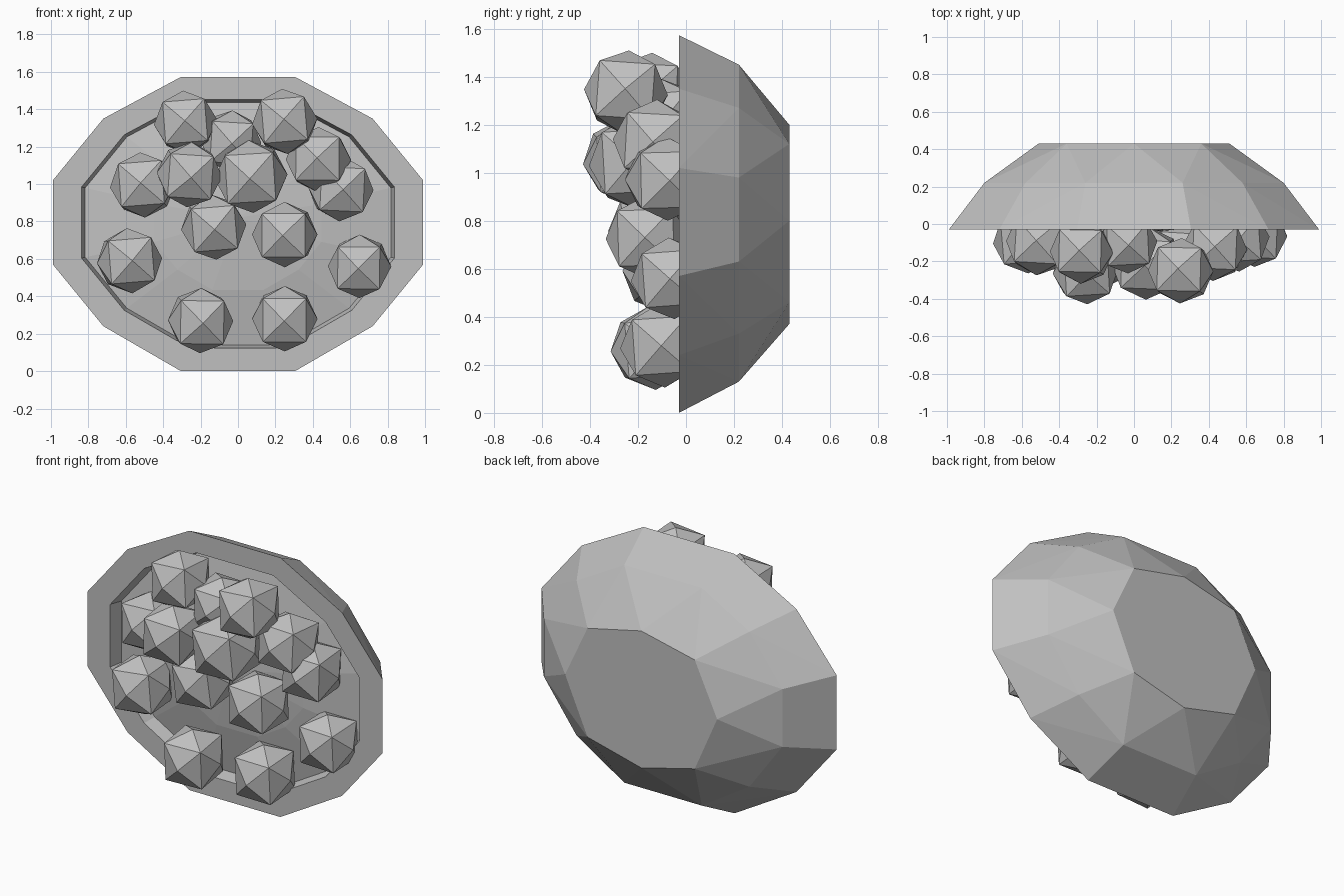
import bpy, bmesh, random
from mathutils import Vector, Euler

if "Cube" in bpy.data.objects:
    bpy.data.objects.remove(bpy.data.objects["Cube"])

random.seed(4)
grey = bpy.data.materials.new("stone_grey")
grey.diffuse_color = (0.53, 0.53, 0.53, 1)
grey.use_nodes = True
grey.node_tree.nodes["Principled BSDF"].inputs["Base Color"].default_value = grey.diffuse_color
CZ = 0.79


def finish(bm, name):
    bmesh.ops.recalc_face_normals(bm, faces=bm.faces[:])
    me = bpy.data.meshes.new(name)
    bm.to_mesh(me)
    bm.free()
    me.materials.append(grey)
    ob = bpy.data.objects.new(name, me)
    bpy.context.collection.objects.link(ob)
    return ob


def mirrored(half):
    """Close a right-hand outline (top to bottom) with its mirror image."""
    return half + [(-x, z) for x, z in reversed(half) if x > 0.001]


# Outlines as (x, z): front rim, middle belt, flat back
rim = mirrored([(0.305, 1.573), (0.72, 1.35), (0.99, 1.02),
                (0.99, 0.57), (0.72, 0.24), (0.305, 0.0)])
belt = mirrored([(0.26, 1.45), (0.58, 1.27), (0.80, 0.98),
                 (0.80, 0.63), (0.58, 0.33), (0.26, 0.13)])
back = mirrored([(0, 1.20), (0.36, 1.12), (0.51, 0.80),
                 (0.36, 0.46), (0, 0.37)])

# Faceted bowl: convex outer shell with an open front
bm = bmesh.new()
rim_v = [bm.verts.new((x, -0.03, z)) for x, z in rim]
for outline, y in ((belt, 0.22), (back, 0.43)):
    for x, z in outline:
        bm.verts.new((x, y, z))
bmesh.ops.convex_hull(bm, input=bm.verts[:])
front = [f for f in bm.faces if all(v.co.y < -0.02 for v in f.verts)]
bmesh.ops.delete(bm, geom=front, context='FACES')


# Flat lip, short recess wall and gently domed floor
prev = rim_v
n = len(rim)
for s, y in ((0.845, -0.03), (0.825, 0.05), (0.45, -0.01)):
    ring = [bm.verts.new((x * s, y, CZ + (z - CZ) * s)) for x, z in rim]
    for i in range(n):
        j = (i + 1) % n
        bm.faces.new((prev[i], prev[j], ring[j], ring[i]))
    prev = ring
peak = bm.verts.new((0, -0.05, 0.82))
for i in range(n):
    bm.faces.new((prev[i], prev[(i + 1) % n], peak))
finish(bm, "bowl")


# Nodule: a cube with a low pyramid on every side
def nodule(index, x, y, z, r):
    bm = bmesh.new()
    bmesh.ops.create_cube(bm, size=2 * 0.66 * r)
    tips = bmesh.ops.poke(bm, faces=bm.faces[:])["verts"]
    for v in tips:
        v.co = v.co.normalized() * r
    rot = Euler([random.uniform(-0.1, 0.1) for _ in range(3)]).to_matrix()
    for v in bm.verts:
        v.co = rot @ v.co + Vector((x, y, z))
    finish(bm, f"nodule_{index:02d}")


spots = [(-0.28, -0.15, 1.33, 0.17), (0.25, -0.25, 1.335, 0.175),
         (-0.04, -0.10, 1.23, 0.165), (0.43, -0.13, 1.13, 0.175),
         (-0.51, -0.10, 0.995, 0.175), (-0.26, -0.255, 1.05, 0.175),
         (0.07, -0.21, 1.04, 0.195), (0.55, -0.08, 0.975, 0.175),
         (-0.13, -0.15, 0.77, 0.175), (0.25, -0.16, 0.73, 0.175),
         (-0.58, -0.09, 0.59, 0.175), (0.65, -0.06, 0.56, 0.17),
         (-0.20, -0.14, 0.27, 0.175), (0.25, -0.10, 0.28, 0.175)]
for i, spot in enumerate(spots):
    nodule(i + 1, *spot)
